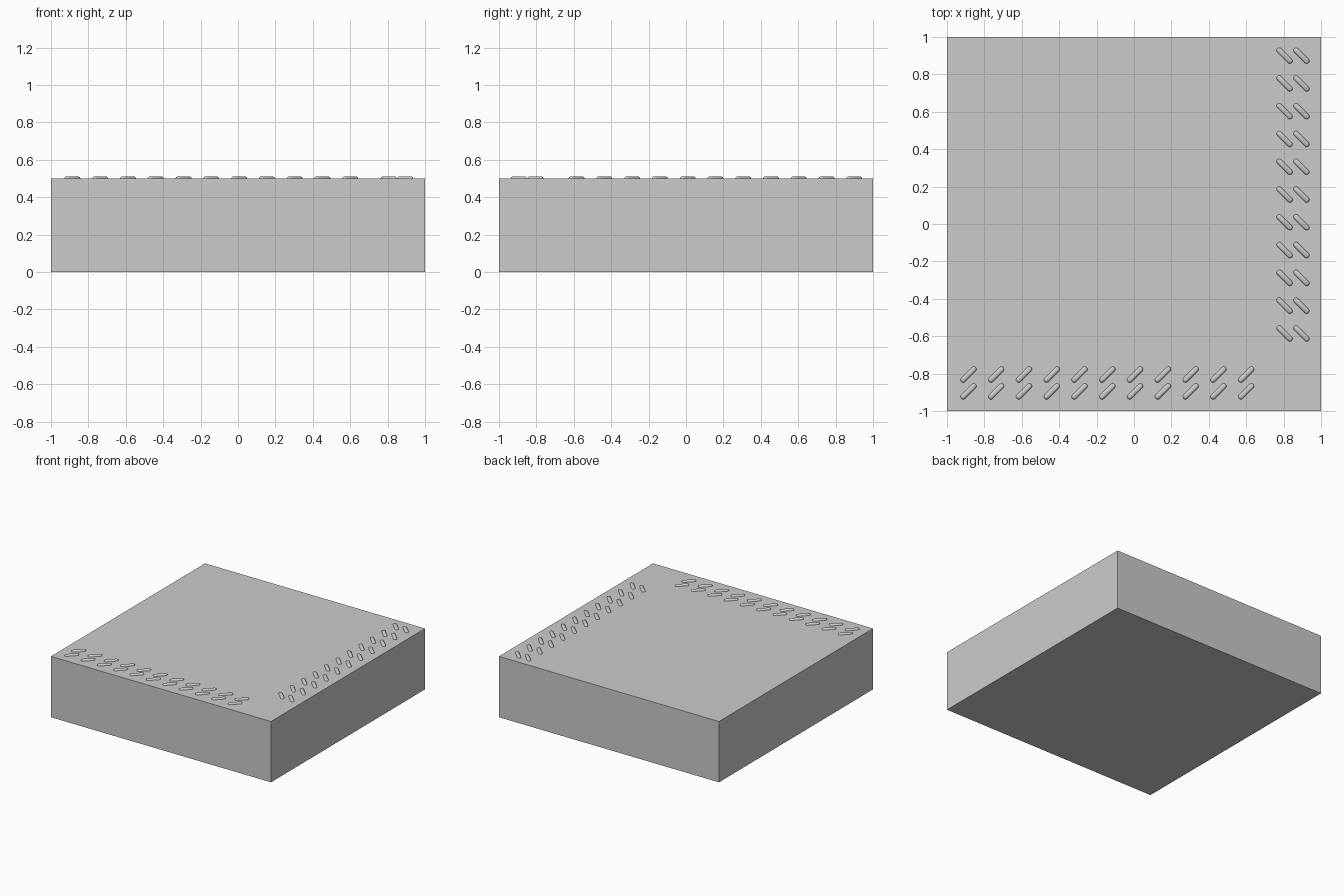
import bpy, bmesh
from math import sin, cos, pi
from mathutils import Matrix

if "Cube" in bpy.data.objects:
    bpy.data.objects.remove(bpy.data.objects["Cube"])

COUNT, STEP = 11, 0.1485
TOP = 0.5


def add_object(name, bm):
    mesh = bpy.data.meshes.new(name)
    bmesh.ops.recalc_face_normals(bm, faces=bm.faces)
    bm.to_mesh(mesh)
    bm.free()
    obj = bpy.data.objects.new(name, mesh)
    bpy.context.collection.objects.link(obj)
    return obj


def add_stud(bm, x, y, angle, half=0.04, radius=0.0145, height=0.012):
    """Low half-capsule stud: stacked stadium rings that close on a ridge."""
    place = Matrix.Translation((x, y, TOP)) @ Matrix.Rotation(angle, 4, 'Z')
    rings = []
    for level in range(4):
        t = level * pi / 8
        r, z = radius * cos(t), height * sin(t)
        ring = []
        for side in (0, 1):
            for i in range(7):
                a = -pi / 2 + pi * side + pi * i / 6
                cx = half if side == 0 else -half
                p = place @ Matrix.Translation((cx + r * cos(a), r * sin(a), z))
                ring.append(bm.verts.new(p.translation))
        rings.append(ring)
    for low, high in zip(rings, rings[1:]):
        for i in range(14):
            j = (i + 1) % 14
            bm.faces.new((low[i], low[j], high[j], high[i]))
    bm.faces.new(rings[-1])
    bm.faces.new(rings[0][::-1])


# Slab
bm = bmesh.new()
bmesh.ops.create_cube(bm, size=1, matrix=Matrix.Translation((0, 0, TOP / 2))
                      @ Matrix.Diagonal((2, 2, TOP, 1)))
add_object("slab", bm)

# Double rows of slanted studs along the front and right edges
front, right = bmesh.new(), bmesh.new()
for i in range(COUNT):
    for offset in (0.805, 0.895):
        add_stud(front, -0.885 + i * STEP, -offset, pi / 4)
        add_stud(right, offset, -0.585 + i * STEP, -pi / 4)

for name, bm in (("front_studs", front), ("right_studs", right)):
    obj = add_object(name, bm)
    bpy.ops.object.select_all(action='DESELECT')
    obj.select_set(True)
    bpy.context.view_layer.objects.active = obj
    bpy.ops.object.shade_smooth_by_angle(angle=pi / 4)
